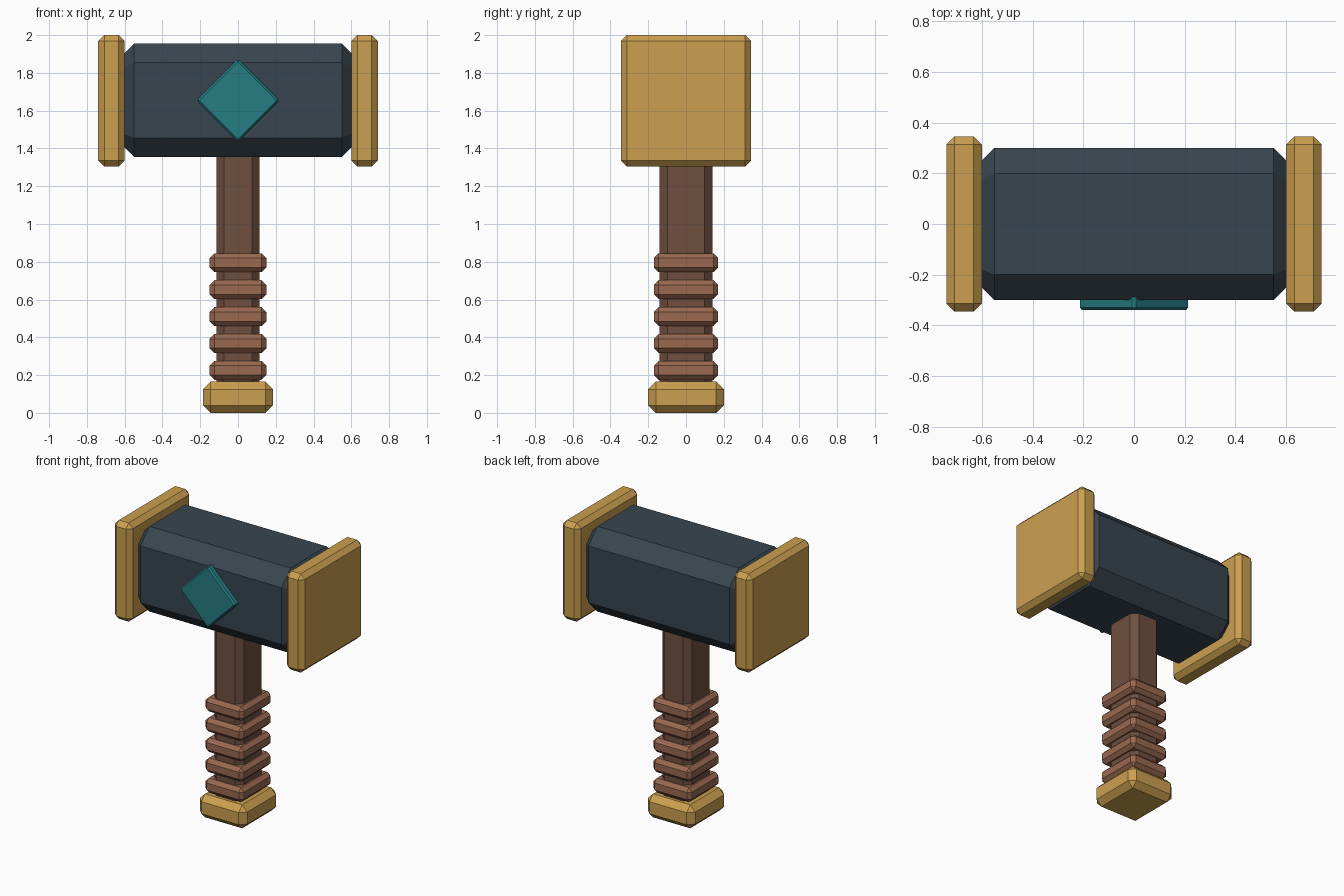
import bpy, bmesh, math
from mathutils import Matrix

if "Cube" in bpy.data.objects:
    bpy.data.objects.remove(bpy.data.objects["Cube"], do_unlink=True)


def material(name, rgb):
    mat = bpy.data.materials.new(name)
    mat.use_nodes = True
    mat.diffuse_color = (*rgb, 1)
    mat.node_tree.nodes["Principled BSDF"].inputs["Base Color"].default_value = (*rgb, 1)
    return mat


gold = material("gold", (0.6, 0.35, 0.08))
steel = material("dark blue steel", (0.04, 0.06, 0.08))
wood = material("dark wood", (0.16, 0.08, 0.05))
leather = material("leather", (0.32, 0.14, 0.08))
teal = material("teal gem", (0.018, 0.205, 0.225))


def bevel(bm, edges, width):
    bmesh.ops.bevel(bm, geom=edges, offset=width, offset_type='OFFSET',
                    segments=1, profile=0.5, affect='EDGES')


def block(name, size, centre, chamfer, mat, long_chamfer=None, turn=0):
    """Box with chamfered edges; long_chamfer cuts the x-running edges first."""
    bm = bmesh.new()
    bmesh.ops.create_cube(bm, size=1)
    bmesh.ops.scale(bm, vec=size, verts=bm.verts)
    if long_chamfer:
        along_x = [e for e in bm.edges
                   if abs(e.verts[0].co.x - e.verts[1].co.x) > size[0] / 2]
        bevel(bm, along_x, long_chamfer)
        rims = [e for e in bm.edges
                if abs(e.verts[0].co.x - e.verts[1].co.x) < 0.001]
        bevel(bm, rims, chamfer)
    else:
        bevel(bm, bm.edges[:], chamfer)
    bmesh.ops.rotate(bm, matrix=Matrix.Rotation(turn, 3, 'Y'), verts=bm.verts)
    bmesh.ops.translate(bm, vec=centre, verts=bm.verts)
    bmesh.ops.recalc_face_normals(bm, faces=bm.faces)
    mesh = bpy.data.meshes.new(name)
    bm.to_mesh(mesh)
    bm.free()
    mesh.materials.append(mat)
    obj = bpy.data.objects.new(name, mesh)
    bpy.context.collection.objects.link(obj)
    return obj


# Head with an end cap on each side
block("head", (1.2, 0.6, 0.6), (0, 0, 1.655), 0.05, steel, long_chamfer=0.1)
for side, x in (("left", 0.67), ("right", -0.67)):
    block(side + "_end_cap", (0.14, 0.69, 0.695), (x, 0, 1.6525), 0.032, gold)

# Diamond gem on the front of the head
block("front_gem", (0.31, 0.08, 0.31), (0, -0.3, 1.655), 0.01, teal, turn=math.pi / 4)

# Handle, grip bands and pommel
block("handle", (0.23, 0.28, 1.3), (0, 0, 0.75), 0.042, wood)
for i in range(5):
    block(f"grip_band_{i + 1}", (0.3, 0.34, 0.1), (0, 0, 0.225 + 0.1425 * i), 0.025, leather)
block("pommel", (0.37, 0.4, 0.165), (0, 0, 0.0825), 0.04, gold)
